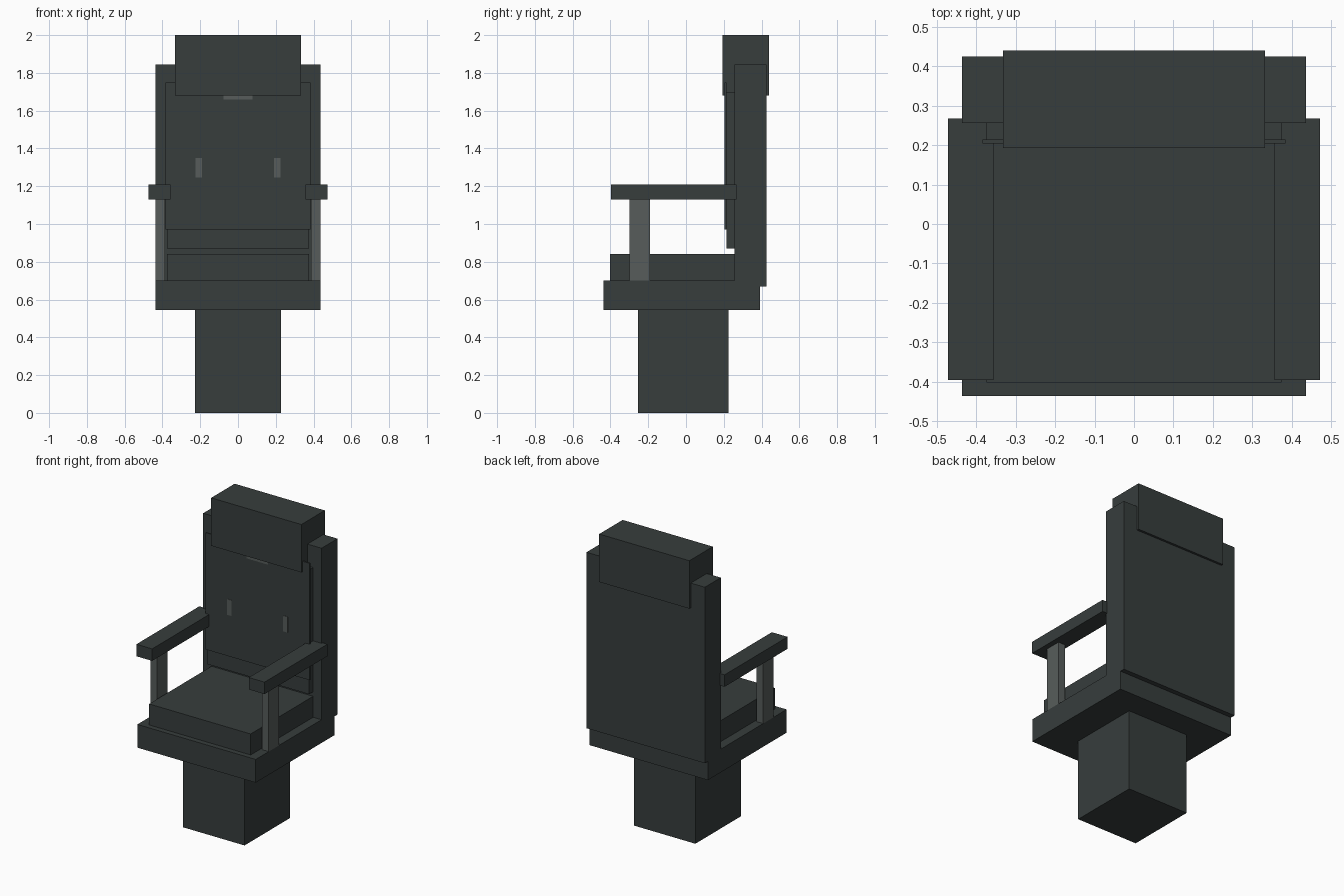
import bpy

old = bpy.data.objects.get("Cube")
if old:
    bpy.data.objects.remove(old, do_unlink=True)


def material(name, rgb):
    mat = bpy.data.materials.new(name)
    mat.use_nodes = True
    colour = (*rgb, 1.0)
    mat.diffuse_color = colour
    mat.node_tree.nodes["Principled BSDF"].inputs["Base Color"].default_value = colour
    return mat


dark = material("dark slate", (0.038, 0.047, 0.046))
grey = material("mid grey", (0.095, 0.108, 0.104))


def box(name, x, y, z, mat):
    """Box spanning the given (min, max) range on each axis."""
    bpy.ops.mesh.primitive_cube_add(size=1)
    ob = bpy.context.object
    ob.name = name
    for v in ob.data.vertices:
        v.co = [r[1] if c > 0 else r[0] for c, r in zip(v.co, (x, y, z))]
    ob.data.materials.append(mat)
    return ob


def pair(name, x, y, z, mat):
    """Matching boxes on the left (+x) and right (-x)."""
    box("left_" + name, x, y, z, mat)
    box("right_" + name, (-x[1], -x[0]), y, z, mat)


# Pedestal and seat
box("pedestal", (-0.227, 0.227), (-0.255, 0.225), (0, 0.545), dark)
box("seat_base", (-0.437, 0.437), (-0.437, 0.393), (0.545, 0.70), dark)
box("seat_cushion", (-0.375, 0.375), (-0.402, 0.258), (0.70, 0.84), dark)

# Backrest with its padding and front panel
box("backrest", (-0.437, 0.437), (0.257, 0.425), (0.67, 1.845), dark)
box("back_pad", (-0.375, 0.375), (0.214, 0.258), (0.87, 1.70), dark)
box("back_panel", (-0.385, 0.385), (0.205, 0.214), (0.97, 1.75), dark)
box("headrest", (-0.333, 0.333), (0.193, 0.44), (1.68, 2.0), dark)

# Belt slots set on the front panel
pair("belt_slot", (0.19, 0.225), (0.203, 0.206), (1.245, 1.35), grey)
box("top_slot", (-0.078, 0.078), (0.203, 0.206), (1.66, 1.69), grey)

# Arms
pair("armrest", (0.357, 0.473), (-0.396, 0.268), (1.13, 1.21), dark)
pair("arm_post", (0.387, 0.437), (-0.30, -0.19), (0.70, 1.13), grey)
